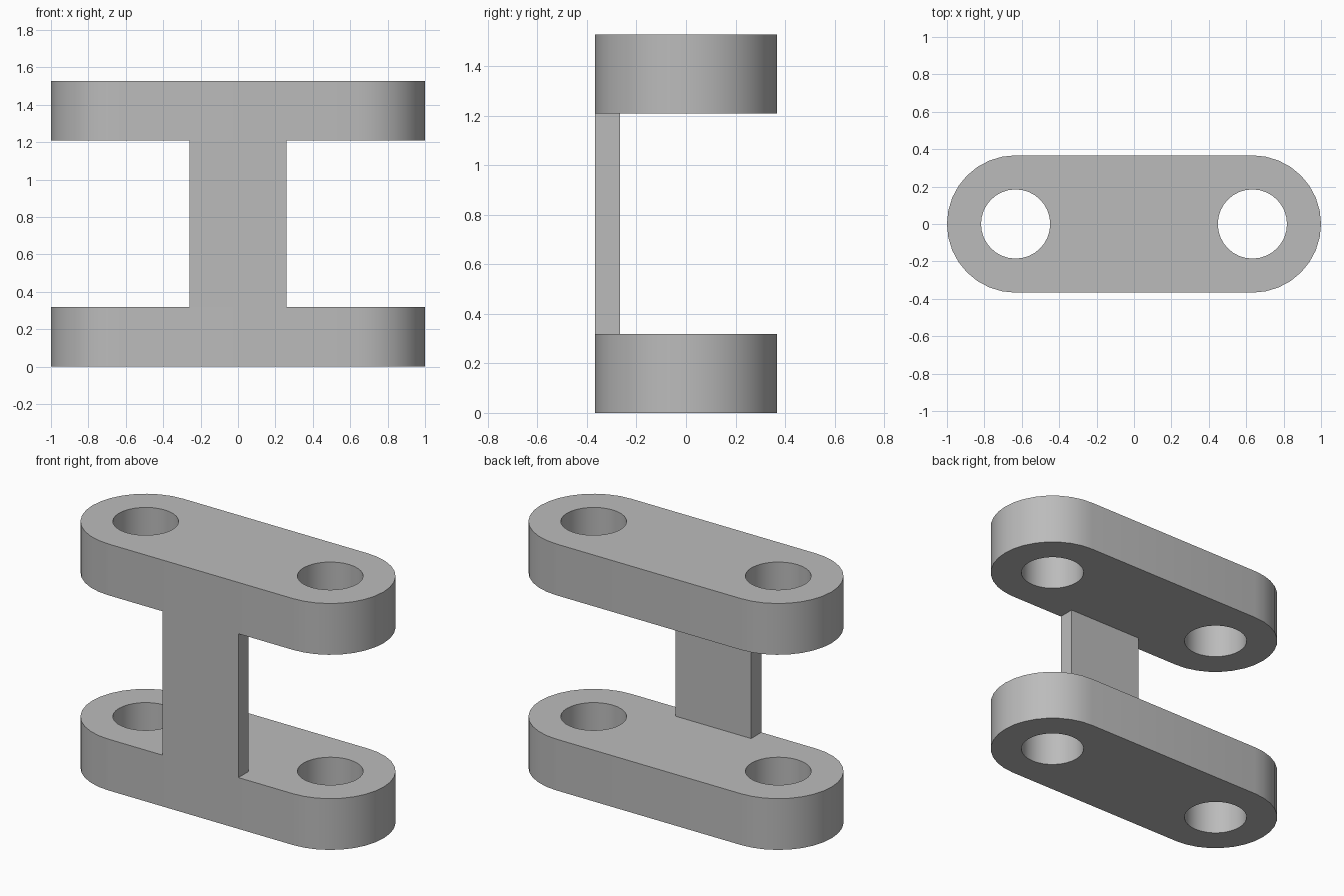
import bpy
import bmesh
from math import cos, sin, pi, radians

HALF_DEPTH = 0.367      # radius of the rounded ends
HOLE_X = 0.633          # centre of rounded ends and holes
HOLE_RADIUS = 0.185
BAR_HEIGHT = 0.318
TOTAL_HEIGHT = 1.528
WEB_HALF_WIDTH = 0.26
WEB_THICKNESS = 0.10

cube = bpy.data.objects.get("Cube")
if cube:
    bpy.data.objects.remove(cube, do_unlink=True)

grey = bpy.data.materials.new("plain grey")
grey.use_nodes = True
colour = (0.5, 0.5, 0.5, 1)
grey.diffuse_color = colour
grey.node_tree.nodes["Principled BSDF"].inputs["Base Color"].default_value = colour


def arc(cx, radius, start, sweep, steps):
    return [(cx + radius * cos(start + sweep * i / steps),
             radius * sin(start + sweep * i / steps)) for i in range(steps + 1)]


def plate(name, loops, z, height):
    """Extrude closed outlines (outer one first, then holes) into a solid."""
    bm = bmesh.new()
    edges = []
    for loop in loops:
        verts = [bm.verts.new((x, y, z)) for x, y in loop]
        edges += [bm.edges.new((v, verts[i - 1])) for i, v in enumerate(verts)]
    bmesh.ops.triangle_fill(bm, edges=edges, use_beauty=True)
    top = bmesh.ops.extrude_face_region(bm, geom=bm.faces[:], use_keep_orig=True)
    moved = [g for g in top["geom"] if isinstance(g, bmesh.types.BMVert)]
    bmesh.ops.translate(bm, verts=moved, vec=(0, 0, height))
    bmesh.ops.recalc_face_normals(bm, faces=bm.faces[:])
    # Merge the flat triangles into clean caps
    bmesh.ops.dissolve_limit(bm, angle_limit=radians(1), verts=bm.verts[:],
                             edges=bm.edges[:])
    mesh = bpy.data.meshes.new(name)
    bm.to_mesh(mesh)
    bm.free()
    mesh.materials.append(grey)
    obj = bpy.data.objects.new(name, mesh)
    bpy.context.collection.objects.link(obj)
    bpy.ops.object.select_all(action="DESELECT")
    obj.select_set(True)
    bpy.context.view_layer.objects.active = obj
    bpy.ops.object.shade_smooth_by_angle(angle=radians(30))
    return obj


# Two rounded bars, each with a hole near both ends
outline = (arc(HOLE_X, HALF_DEPTH, -pi / 2, pi, 16)
           + arc(-HOLE_X, HALF_DEPTH, pi / 2, pi, 16))
holes = [arc(x, HOLE_RADIUS, 0, 2 * pi, 32)[:-1] for x in (-HOLE_X, HOLE_X)]
for name, z in (("lower_bar", 0), ("upper_bar", TOTAL_HEIGHT - BAR_HEIGHT)):
    plate(name, [outline] + holes, z, BAR_HEIGHT)

# Thin web joining the bars, flush with their front
front, back = -HALF_DEPTH, -HALF_DEPTH + WEB_THICKNESS
w = WEB_HALF_WIDTH
plate("connecting_web", [[(-w, front), (w, front), (w, back), (-w, back)]],
      BAR_HEIGHT, TOTAL_HEIGHT - 2 * BAR_HEIGHT)
